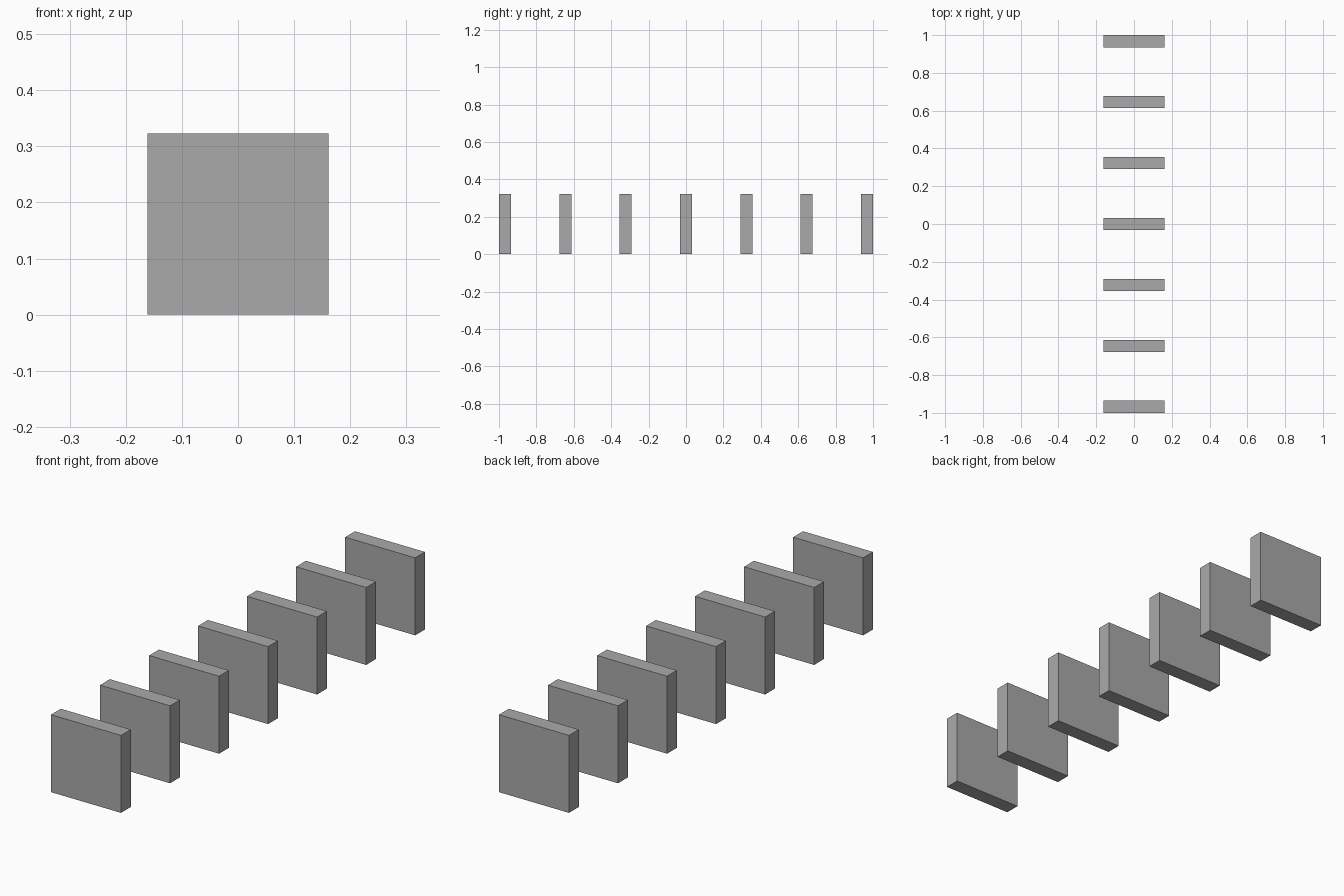
import bpy

# Remove the default cube
default_cube = bpy.data.objects.get("Cube")
if default_cube:
    bpy.data.objects.remove(default_cube, do_unlink=True)

COUNT = 7
THICKNESS = 2 / 31        # seven slabs, each four thicknesses apart
SIDE = 5 * THICKNESS      # square face, also the spacing between slabs

# Single grey material
GREY = (0.4, 0.4, 0.4, 1)
grey = bpy.data.materials.new("grey")
grey.use_nodes = True
grey.diffuse_color = GREY
grey.node_tree.nodes["Principled BSDF"].inputs["Base Color"].default_value = GREY


def add_slab(name, y):
    """Upright square slab standing on the ground at depth y."""
    bpy.ops.mesh.primitive_cube_add(size=1, location=(0, y, SIDE / 2))
    slab = bpy.context.object
    slab.name = name
    slab.scale = (SIDE, THICKNESS, SIDE)
    bpy.ops.object.transform_apply(location=False, rotation=False, scale=True)
    slab.data.materials.append(grey)


# Row of slabs from front to back
for i in range(COUNT):
    add_slab(f"slab_{i + 1}", (i - (COUNT - 1) / 2) * SIDE)
